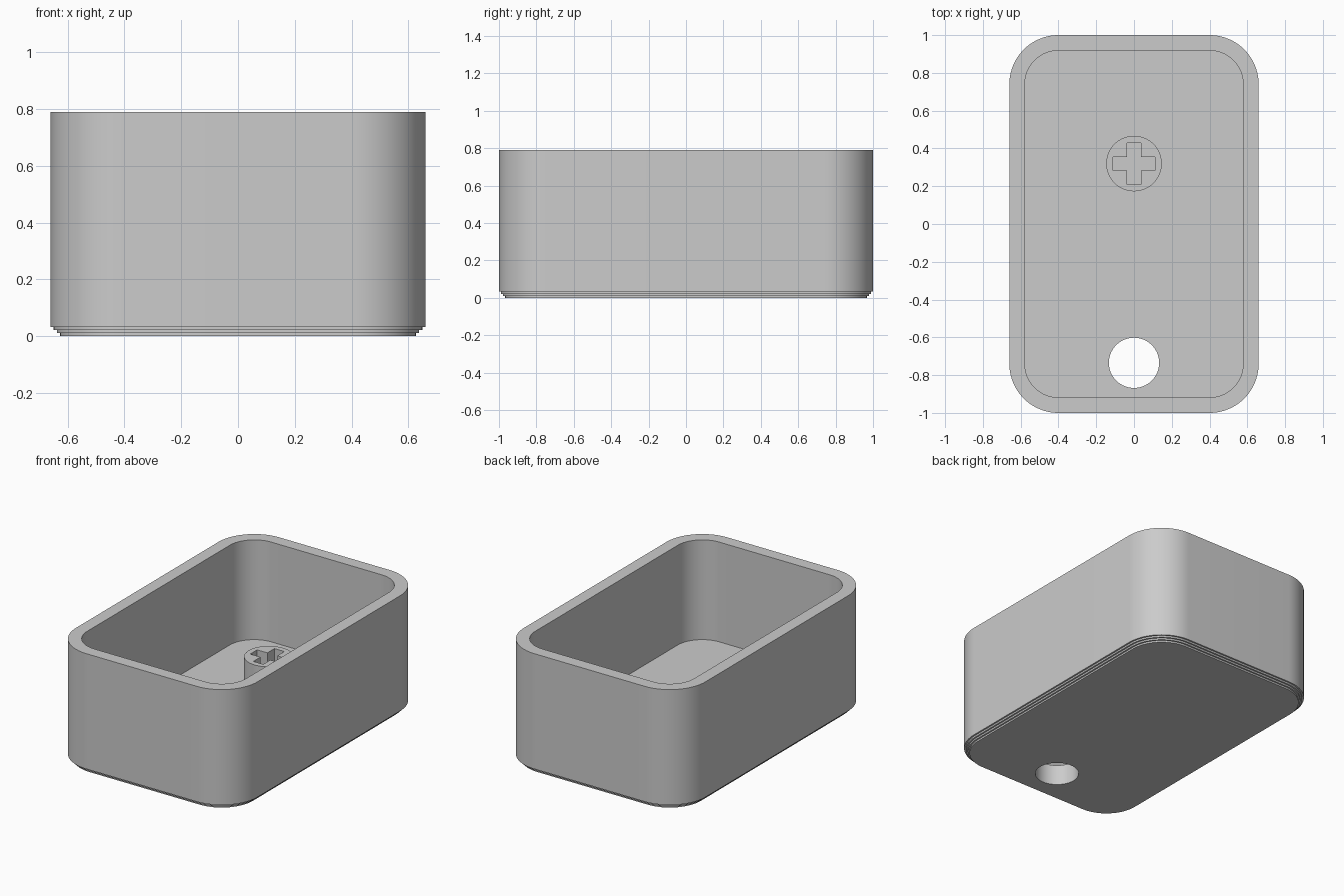
import bpy
import bmesh
from math import cos, sin, pi, radians

HALF_X, HALF_Y, HEIGHT = 0.66, 1.0, 0.79
CORNER, WALL, FLOOR = 0.26, 0.082, 0.135
STEP = 0.011
POST_Y, POST_TOP = 0.32, 0.375

if "Cube" in bpy.data.objects:
    bpy.data.objects.remove(bpy.data.objects["Cube"], do_unlink=True)

grey = bpy.data.materials.new("light_grey")
grey.use_nodes = True
grey.diffuse_color = (0.6, 0.6, 0.6, 1)
grey.node_tree.nodes["Principled BSDF"].inputs["Base Color"].default_value = (0.6, 0.6, 0.6, 1)


def rounded_rect(inset, segments=20):
    """Outline of the tray, moved inwards by inset."""
    r = CORNER - inset
    points = []
    for quarter, (sx, sy) in enumerate(((1, 1), (-1, 1), (-1, -1), (1, -1))):
        for i in range(segments + 1):
            a = (quarter + i / segments) * pi / 2
            points.append((sx * (HALF_X - CORNER) + r * cos(a),
                           sy * (HALF_Y - CORNER) + r * sin(a)))
    return points


def circle(y, r, count=64):
    return [(r * cos(2 * pi * i / count), y + r * sin(2 * pi * i / count))
            for i in range(count)]


def loft(name, rings):
    """Closed skin through (outline, z) rings, capped at both ends."""
    bm = bmesh.new()
    loops = [[bm.verts.new((x, y, z)) for x, y in outline] for outline, z in rings]
    for low, high in zip(loops, loops[1:]):
        for i in range(len(low)):
            j = (i + 1) % len(low)
            bm.faces.new((low[i], low[j], high[j], high[i]))
    bm.faces.new(loops[0][::-1])
    bm.faces.new(loops[-1])
    bmesh.ops.recalc_face_normals(bm, faces=bm.faces)
    mesh = bpy.data.meshes.new(name)
    bm.to_mesh(mesh)
    bm.free()
    mesh.materials.append(grey)
    obj = bpy.data.objects.new(name, mesh)
    bpy.context.collection.objects.link(obj)
    return obj


def activate(obj):
    bpy.ops.object.select_all(action='DESELECT')
    obj.select_set(True)
    bpy.context.view_layer.objects.active = obj


def cut(obj, cutter):
    cutter.hide_render = True
    mod = obj.modifiers.new("cut", 'BOOLEAN')
    mod.operation = 'DIFFERENCE'
    mod.solver = 'EXACT'
    mod.object = cutter
    activate(obj)
    bpy.ops.object.modifier_apply(modifier=mod.name)
    bpy.data.objects.remove(cutter, do_unlink=True)


# Tray: three small steps at the foot, straight walls, rim, cavity and floor
profile = [(0.033, 0)]
for k in range(1, 4):
    profile += [((4 - k) * STEP, k * STEP), ((3 - k) * STEP, k * STEP)]
profile += [(0, HEIGHT), (WALL, HEIGHT), (WALL, FLOOR)]
tray = loft("tray", [(rounded_rect(inset), z) for inset, z in profile])

# Round hole through the floor near the front
hole = circle(-0.735, 0.133)
cut(tray, loft("hole_cutter", [(hole, -0.1), (hole, 0.3)]))

# Post with a cross-shaped socket
disc = circle(POST_Y, 0.147)
post = loft("socket_post", [(disc, FLOOR - 0.01), (disc, POST_TOP)])
A, B = 0.11, 0.036
arm = [(A, -B), (A, B), (B, B), (B, A)]
cross = []
for turn in range(4):
    for x, y in arm[1:]:
        for _ in range(turn):
            x, y = -y, x
        cross.append((x, POST_Y + y))
cut(post, loft("cross_cutter", [(cross, FLOOR), (cross, POST_TOP + 0.1)]))

for obj in (tray, post):
    activate(obj)
    bpy.ops.object.shade_smooth_by_angle(angle=radians(30))
